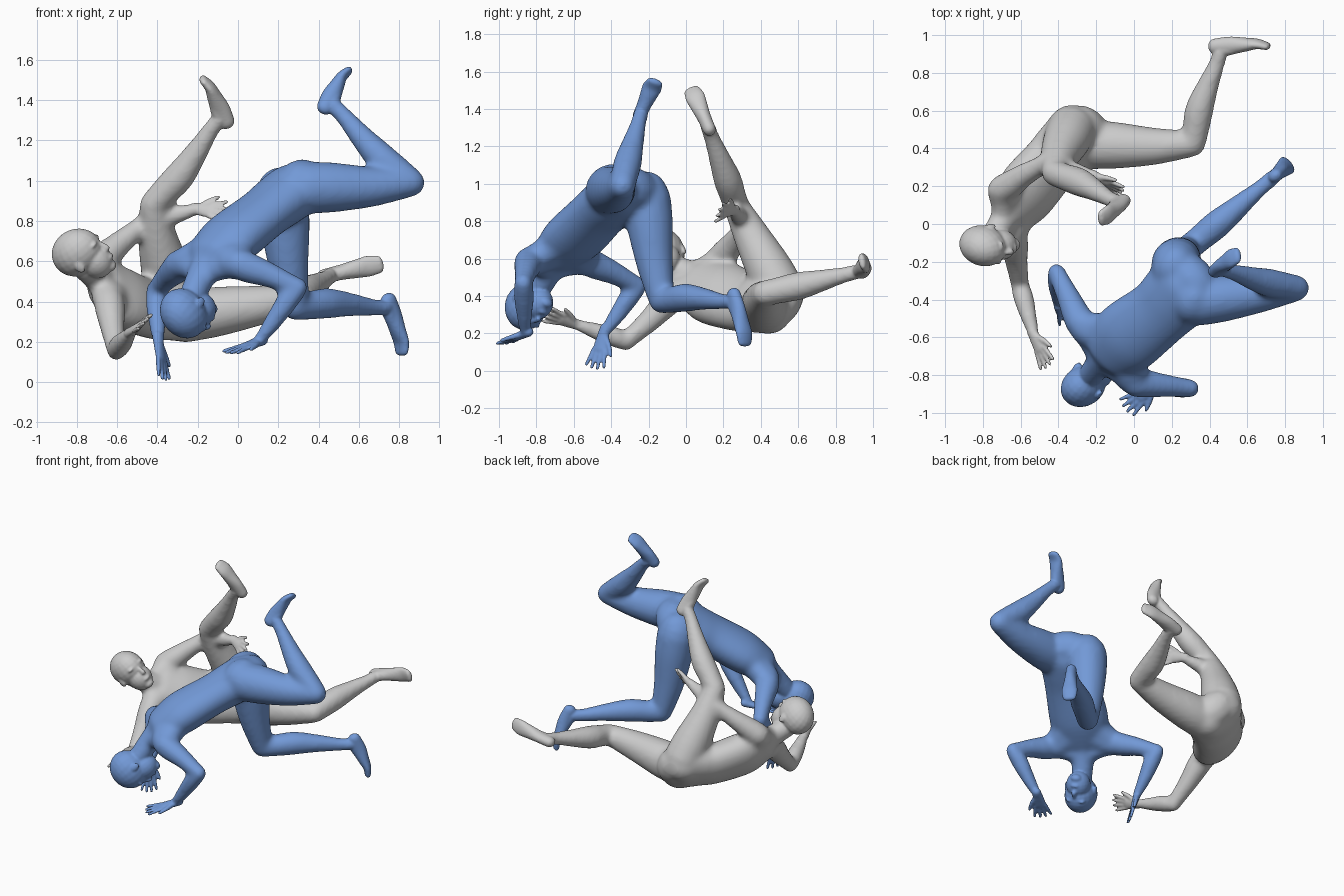
import bpy, bmesh, math
from mathutils import Vector as V, Matrix

if "Cube" in bpy.data.objects:
    bpy.data.objects.remove(bpy.data.objects["Cube"])


def perp(v, axis):
    a = axis.normalized()
    return (v - a * v.dot(a)).normalized()


def ball(bm, c, axes, radii):
    """Ellipsoid at c with radii along three axes."""
    m = Matrix([axes[i] * radii[i] for i in range(3)]).transposed().to_4x4()
    m.translation = c
    bmesh.ops.create_uvsphere(bm, u_segments=20, v_segments=12, radius=1, matrix=m)


def catmull(p, t):
    n = len(p) - 1
    i = min(int(t), n - 1)
    u = t - i
    a, b, c, d = p[max(i - 1, 0)], p[i], p[i + 1], p[min(i + 2, n)]
    return 0.5 * (2 * b + (c - a) * u + (2 * a - 5 * b + 4 * c - d) * u * u + (3 * b - a - 3 * c + d) * u ** 3)


def loft(bm, stations, side0, side1=None, seg=18):
    """Closed tube through (centre, half width, half depth) with rounded ends."""
    side1 = side1 or side0
    n, sub = len(stations) - 1, 4
    P, A, B = zip(*stations)
    rows = [(catmull(P, k / sub), catmull(A, k / sub), catmull(B, k / sub)) for k in range(n * sub + 1)]
    t0 = (rows[1][0] - rows[0][0]).normalized()
    t1 = (rows[-1][0] - rows[-2][0]).normalized()

    def cap(row, t):
        r = min(row[1], row[2])
        return [(row[0] + t * r * math.sin(q), row[1] * math.cos(q), row[2] * math.cos(q)) for q in (0.5, 1.0, 1.4)]
    rows = cap(rows[0], -t0)[::-1] + rows + cap(rows[-1], t1)
    rings = []
    for k, (c, a, b) in enumerate(rows):
        t = rows[min(k + 1, len(rows) - 1)][0] - rows[max(k - 1, 0)][0]
        s = perp(side0.lerp(side1, k / (len(rows) - 1)), t)
        w = t.normalized().cross(s)
        rings.append([bm.verts.new(c + s * a * math.cos(q) + w * b * math.sin(q))
                      for q in (2 * math.pi * j / seg for j in range(seg))])
    for r, q in zip(rings, rings[1:]):
        for j in range(seg):
            bm.faces.new((r[j], r[(j + 1) % seg], q[(j + 1) % seg], q[j]))
    bm.faces.new(rings[0][::-1])
    bm.faces.new(rings[-1])


# limb profiles: (position along bone, radius, bulge offset)
THIGH = [(0, .13, 0), (.25, .125, .005), (.6, .102, .012), (.88, .08, .005), (1, .07, 0)]
SHIN = [(0, .070, 0), (.15, .072, .006), (.35, .076, .018), (.6, .060, .012), (.85, .044, 0), (1, .043, 0)]
UPPER = [(0, .078, 0), (.2, .075, 0), (.5, .063, .004), (.85, .052, 0), (1, .048, 0)]
FORE = [(0, .049, 0), (.25, .055, .004), (.6, .046, 0), (.9, .034, 0), (1, .032, 0)]


def two_bones(bm, a, j, b, first, second):
    """Bent limb: bulges lie outside the joint on the first bone, inside on the second."""
    axis = (a - j).cross(b - j).normalized()
    for p, q, profile, bulge in ((a, j, first, -perp(b - j, a - j)), (j, b, second, perp(a - j, b - j))):
        loft(bm, [(p.lerp(q, t) + bulge * o, r, r) for t, r, o in profile], axis)


def foot(bm, hip, knee, ankle, toe):
    shin = (ankle - knee).normalized()
    f = (toe - ankle).normalized()
    side = shin.cross(f).normalized()
    sole = perp(shin, f)
    heel = ankle - f * .03 + sole * .025
    end = toe + f * .01
    loft(bm, [(heel, .035, .042), (heel.lerp(end, .3), .038, .048), (heel.lerp(end, .6), .047, .037),
              (heel.lerp(end, .82), .053, .027), (end - sole * .015, .045, .02)], side)
    loft(bm, [(ankle, .036, .036), (ankle.lerp(end, .35), .034, .03), (heel.lerp(end, .7), .036, .022)], side)


def hand(bm, shoulder, elbow, wrist, tip, spread):
    d = tip - wrist
    s = perp(spread, d)
    loft(bm, [(wrist - d * .15, .028, .027), (wrist + d * .2, .037, .021), (wrist + d * .46, .042, .017)], s)
    for i in range(4):
        k = (i - 1.5) / 1.5
        root = wrist + d * .45 + s * .032 * k
        end = wrist + d * (1.0 - .09 * abs(k)) + s * .054 * k
        loft(bm, [(root, .013, .013), (root.lerp(end, .5), .0115, .012), (end, .010, .0105)], s, seg=10)
    loft(bm, [(wrist + d * .1 + s * .018, .018, .017), (wrist + d * .33 + s * .052, .014, .014),
              (wrist + d * .56 + s * .075, .011, .011)], d.cross(s), seg=10)


def head(bm, c, up, face):
    up = up.normalized()
    f = perp(face, up)
    s = f.cross(up)
    ax = (s, f, up)

    def at(x, y, z):
        return c + s * x + f * y + up * z
    ball(bm, at(0, -.01, .035), ax, (.105, .132, .118))
    ball(bm, at(0, .04, -.055), ax, (.08, .084, .09))
    ball(bm, at(0, .085, -.118), ax, (.036, .03, .025))
    loft(bm, [(at(0, .108, .02), .011, .011), (at(0, .124, -.01), .013, .013), (at(0, .131, -.03), .017, .013)], s)
    ball(bm, at(0, .114, -.075), ax, (.03, .016, .014))
    for m in (-1, 1):
        ball(bm, at(m * .036, .102, .035), ax, (.032, .018, .012))
        ball(bm, at(m * .1, -.01, -.01), ax, (.011, .023, .034))


def trunk(bm, g):
    hl, hr, sl, sr = g['leg_l'][0], g['leg_r'][0], g['arm_l'][0], g['arm_r'][0]
    pelvis, waist, chest, upper, neck = g['spine']
    hip_side, sh_side = (hl - hr).normalized(), (sl - sr).normalized()
    h = (waist - pelvis).normalized()
    back = -hip_side.cross(h).normalized()
    loft(bm, [(pelvis - h * .05, .17, .122), (pelvis, .2, .138), (pelvis.lerp(waist, .5), .192, .134),
              (waist, .182, .126), (chest, .195, .13), (upper, .17, .108)], hip_side, sh_side, 28)
    # buttocks
    for hip in (hl, hr):
        ball(bm, hip.lerp(pelvis, .15) + back * .03, (hip_side, back, h), (.12, .118, .13))
    # neck, shoulders and the muscle under each arm
    c, up, face = g['head']
    base = c - up.normalized() * .05 - face.normalized() * .025
    loft(bm, [(upper, .1, .09), (neck, .078, .072), (base, .066, .068)], sh_side)
    for s in (sl, sr):
        loft(bm, [(neck.lerp(base, .2), .05, .05), (neck.lerp(s, .5), .065, .062), (s, .07, .07)], neck - chest)
        loft(bm, [(chest.lerp(upper, .4), .1, .095), (s.lerp(upper, .3), .09, .085), (s, .075, .074)], neck - chest)
        loft(bm, [(waist.lerp(chest, .6).lerp(s, .3), .09, .08), (s.lerp(chest, .4), .085, .08),
                  (s, .07, .07)], sh_side)


def fused(name, bm, size, steps):
    """Object whose overlapping parts are fused into one smooth skin."""
    bmesh.ops.recalc_face_normals(bm, faces=bm.faces)
    me = bpy.data.meshes.new(name)
    bm.to_mesh(me)
    bm.free()
    ob = bpy.data.objects.new(name, me)
    bpy.context.collection.objects.link(ob)
    r = ob.modifiers.new('fuse', 'REMESH')
    r.mode = 'VOXEL'
    r.voxel_size = size
    r.use_smooth_shade = True
    s = ob.modifiers.new('soften', 'SMOOTH')
    s.factor = .5
    s.iterations = steps
    return ob


def figure(name, pose, color=None):
    g = {k: [V(q) for q in v] for k, v in pose.items()}
    # trunk and limbs, softened strongly so the masses blend
    bm = bmesh.new()
    trunk(bm, g)
    for k in 'lr':
        two_bones(bm, *g['leg_' + k][:3], THIGH, SHIN)
        two_bones(bm, *g['arm_' + k][:3], UPPER, FORE)
    body = fused('body', bm, .016, 9)
    bm = bmesh.new()
    bm.from_object(body, bpy.context.evaluated_depsgraph_get())
    bpy.data.objects.remove(body)
    # head, hands and feet keep finer detail
    head(bm, *g['head'])
    for k in 'lr':
        foot(bm, *g['leg_' + k])
        hand(bm, *g['arm_' + k])
    ob = fused(name, bm, .0075, 4)
    if color:
        m = bpy.data.materials.new(name + '_skin')
        m.diffuse_color = color
        m.use_nodes = True
        m.node_tree.nodes["Principled BSDF"].inputs["Base Color"].default_value = m.diffuse_color
        ob.data.materials.append(m)


figure('kneeling_figure', dict(
    spine=[(.275, -.33, .95), (.125, -.475, .835), (-.03, -.595, .715), (-.115, -.67, .64), (-.17, -.72, .555)],
    head=[(-.245, -.835, .355), (-.5, -.6, -.6), (.65, .25, -.7)],
    leg_l=[(.34, -.41, .965), (.86, -.34, .99), (.465, -.24, 1.38), (.53, -.17, 1.54)],
    leg_r=[(.22, -.21, .92), (.285, -.13, .375), (.74, .25, .37), (.82, .32, .165)],
    arm_l=[(.01, -.84, .585), (.30, -.87, .47), (.10, -.86, .20), (-.05, -.98, .145), (.7, -.7, -.05)],
    arm_r=[(-.285, -.525, .585), (-.41, -.255, .455), (-.395, -.44, .20), (-.365, -.49, .01), (.5, 1, 0)],
), (.17, .32, .68, 1))

figure('reclining_figure', dict(
    spine=[(-.30, .46, .37), (-.44, .32, .365), (-.57, .17, .415), (-.64, .09, .46), (-.69, .02, .51)],
    head=[(-.77, -.11, .622), (-.6, -.25, .75), (.8, -.35, .5)],
    leg_l=[(-.33, .50, .44), (-.42, .27, .88), (-.09, .115, 1.31), (-.155, .035, 1.495)],
    leg_r=[(-.24, .42, .33), (.31, .425, .415), (.46, .92, .53), (.69, .955, .585)],
    arm_l=[(-.70, .18, .59), (-.47, .325, .785), (-.20, .25, .86), (-.06, .17, .845), (0, .5, .85)],
    arm_r=[(-.64, -.065, .40), (-.605, -.32, .155), (-.53, -.59, .25), (-.455, -.755, .305), (.6, .2, .6)],
))
